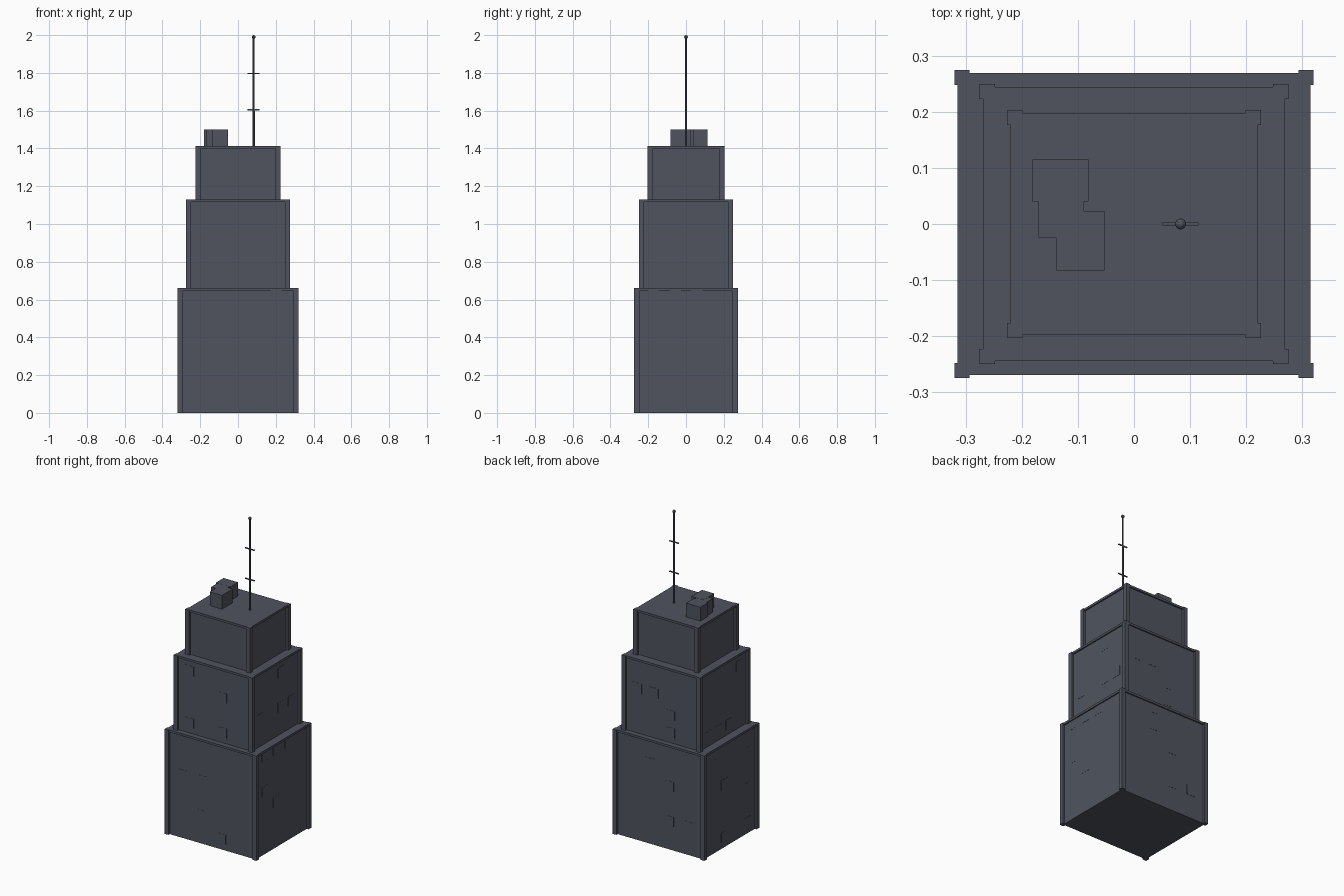
import bpy, bmesh, math, random
from mathutils import Matrix, Vector

if "Cube" in bpy.data.objects:
    bpy.data.objects.remove(bpy.data.objects["Cube"])

random.seed(4)

slate = bpy.data.materials.new("dark slate")
slate.diffuse_color = (0.080, 0.088, 0.112, 1)
slate.use_nodes = True
slate.node_tree.nodes["Principled BSDF"].inputs["Base Color"].default_value = slate.diffuse_color


def add_box(bm, lo, hi):
    lo, hi = Vector(lo), Vector(hi)
    bmesh.ops.create_cube(bm, size=1, matrix=Matrix.Translation((lo + hi) / 2)
                          @ Matrix.Diagonal((*(hi - lo), 1)))


def finish(bm, name):
    mesh = bpy.data.meshes.new(name)
    bm.to_mesh(mesh)
    bm.free()
    mesh.materials.append(slate)
    obj = bpy.data.objects.new(name, mesh)
    bpy.context.collection.objects.link(obj)
    return obj


def boxes(name, spans):
    bm = bmesh.new()
    for lo, hi in spans:
        add_box(bm, lo, hi)
    return finish(bm, name)


P = 0.0135        # half width of a corner pier
LIP = 0.008       # cornice overhang
CORNICE = 0.014   # cornice height


def tier(name, hx, hy, z0, z1, panels):
    # plain walls
    boxes(name + "_walls", [((-hx, -hy, z0), (hx, hy, z1 - CORNICE))])
    # roof slab that overhangs the walls slightly
    boxes(name + "_cornice", [((-hx - LIP, -hy - LIP, z1 - CORNICE),
                               (hx + LIP, hy + LIP, z1))])
    # square piers centred on the four corners
    boxes(name + "_corner_piers",
          [((sx * hx - P, sy * hy - P, z0), (sx * hx + P, sy * hy + P, z1))
           for sx in (-1, 1) for sy in (-1, 1)])
    # faint window plates scattered on a grid over each wall
    if not panels:
        return
    bm = bmesh.new()
    t, w, h = 0.0012, 0.03, 0.03
    rows = int((z1 - z0) / 0.11)
    for side in (-1, 1):
        for along_x in (True, False):
            half = hx if along_x else hy
            cells = [(c, r) for c in range(4) for r in range(rows)]
            for c, r in random.sample(cells, panels):
                u = (c - 1.5) * half * 0.44
                z = z0 + 0.07 + r * 0.11
                if along_x:
                    a, b = (u - w, side * hy - t, z - h), (u + w, side * hy + t, z + h)
                else:
                    a, b = (side * hx - t, u - w, z - h), (side * hx + t, u + w, z + h)
                add_box(bm, a, b)
    finish(bm, name + "_window_plates")


# three stepped tiers
tier("lower_tier", 0.3065, 0.2610, 0.0, 0.66, 5)
tier("middle_tier", 0.2615, 0.2360, 0.655, 1.13, 4)
tier("upper_tier", 0.2125, 0.1895, 1.125, 1.413, 0)

# rooftop plant units, all the same height
R = 1.41
boxes("roof_unit_back", [((-0.181, 0.040, R), (-0.081, 0.115, 1.5))])
boxes("roof_unit_middle", [((-0.170, -0.025, R), (-0.089, 0.0402, 1.4995))])
boxes("roof_unit_front", [((-0.138, -0.083, R), (-0.053, 0.023, 1.5))])

# antenna mast with tip ball
AX = 0.083
bm = bmesh.new()
bmesh.ops.create_cone(bm, cap_ends=True, segments=8, radius1=0.006, radius2=0.005,
                      depth=1.99 - R, matrix=Matrix.Translation((AX, 0, (1.99 + R) / 2)))
finish(bm, "antenna_mast")
bm = bmesh.new()
bmesh.ops.create_uvsphere(bm, u_segments=8, v_segments=6, radius=0.010,
                          matrix=Matrix.Translation((AX, 0, 1.99)))
finish(bm, "antenna_tip")

# antenna crossbars
boxes("antenna_crossbars", [((AX - 0.032, -0.003, z - 0.003), (AX + 0.032, 0.003, z + 0.003))
                            for z in (1.605, 1.797)])
